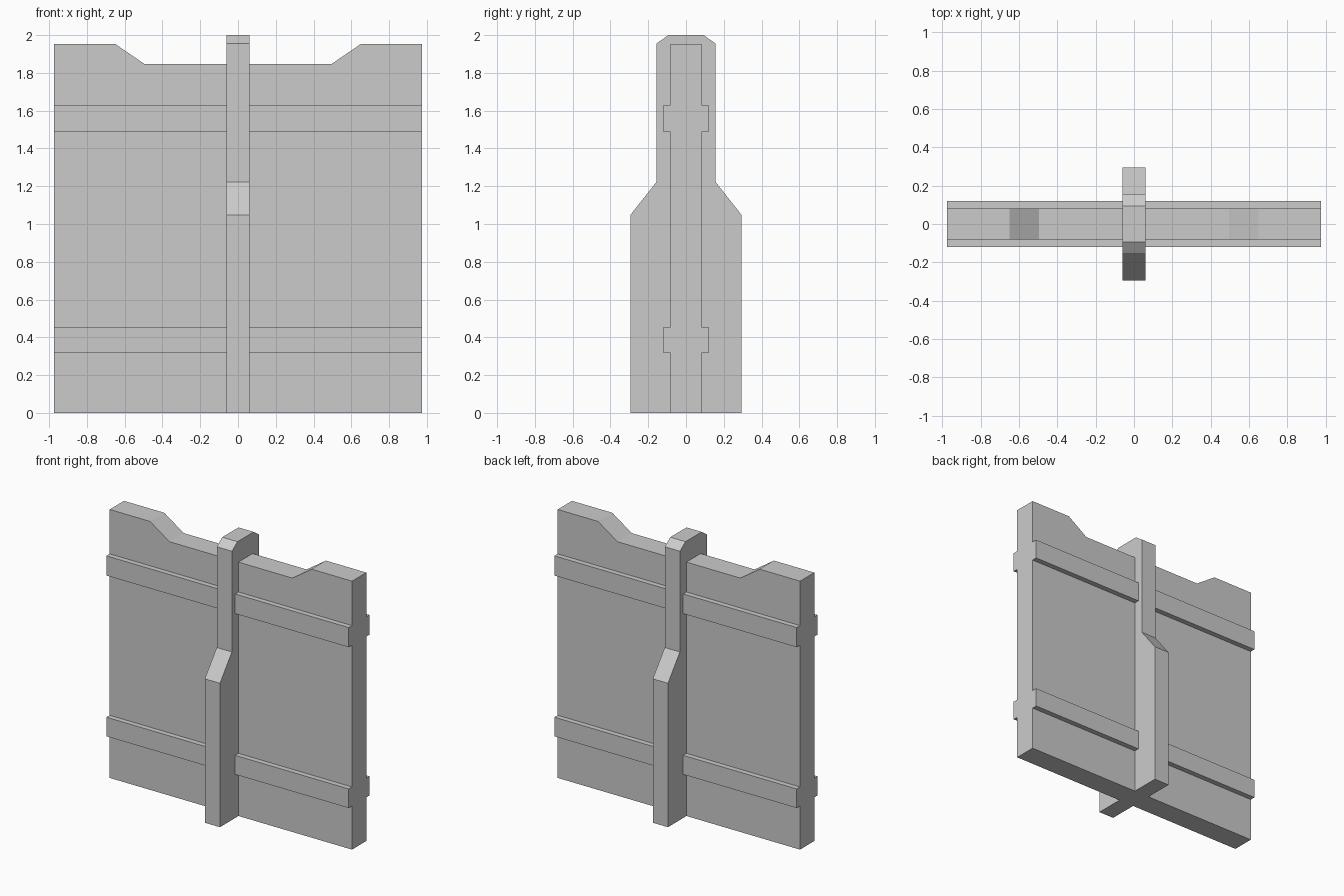
import bpy
import bmesh
from mathutils import Vector

if "Cube" in bpy.data.objects:
    bpy.data.objects.remove(bpy.data.objects["Cube"])


def prism(name, half_profile, half_depth, axis):
    """Mirror a half profile (u, z) about u = 0 and extrude it along the axis."""
    outline = half_profile + [(-u, z) for u, z in reversed(half_profile)]
    depth = half_depth * 2
    bm = bmesh.new()
    if axis == 'y':
        verts = [bm.verts.new((u, -half_depth, z)) for u, z in outline]
        move = Vector((0, depth, 0))
    else:
        verts = [bm.verts.new((-half_depth, u, z)) for u, z in outline]
        move = Vector((depth, 0, 0))
    face = bm.faces.new(verts)
    ext = bmesh.ops.extrude_face_region(bm, geom=[face], use_keep_orig=True)
    moved = [g for g in ext['geom'] if isinstance(g, bmesh.types.BMVert)]
    bmesh.ops.translate(bm, verts=moved, vec=move)
    bmesh.ops.recalc_face_normals(bm, faces=bm.faces)
    mesh = bpy.data.meshes.new(name)
    bm.to_mesh(mesh)
    bm.free()
    obj = bpy.data.objects.new(name, mesh)
    bpy.context.collection.objects.link(obj)
    return obj


# Wall panel with a lowered middle section
panel = prism("wall_panel",
              [(0.975, 0), (0.975, 1.953), (0.65, 1.953), (0.495, 1.847)],
              0.082, 'y')

# Central post: wide foot, sloped shoulders, chamfered top
post = prism("support_post",
             [(0.295, 0), (0.295, 1.047), (0.157, 1.222),
              (0.157, 1.955), (0.093, 2.0)],
             0.061, 'x')

# Horizontal rails that stand proud of both faces
rails = [prism(name, [(0.12, z0), (0.12, z1)], 0.975, 'x')
         for name, z0, z1 in (("lower_rail", 0.317, 0.456),
                              ("upper_rail", 1.487, 1.63))]

# Fuse everything into one clean solid
for part in rails + [post]:
    mod = panel.modifiers.new("join_" + part.name, 'BOOLEAN')
    mod.operation = 'UNION'
    mod.solver = 'EXACT'
    mod.object = part
bpy.context.view_layer.objects.active = panel
panel.select_set(True)
for mod in list(panel.modifiers):
    bpy.ops.object.modifier_apply(modifier=mod.name)
for part in rails + [post]:
    bpy.data.objects.remove(part)
panel.name = "wall_with_post_and_rails"
